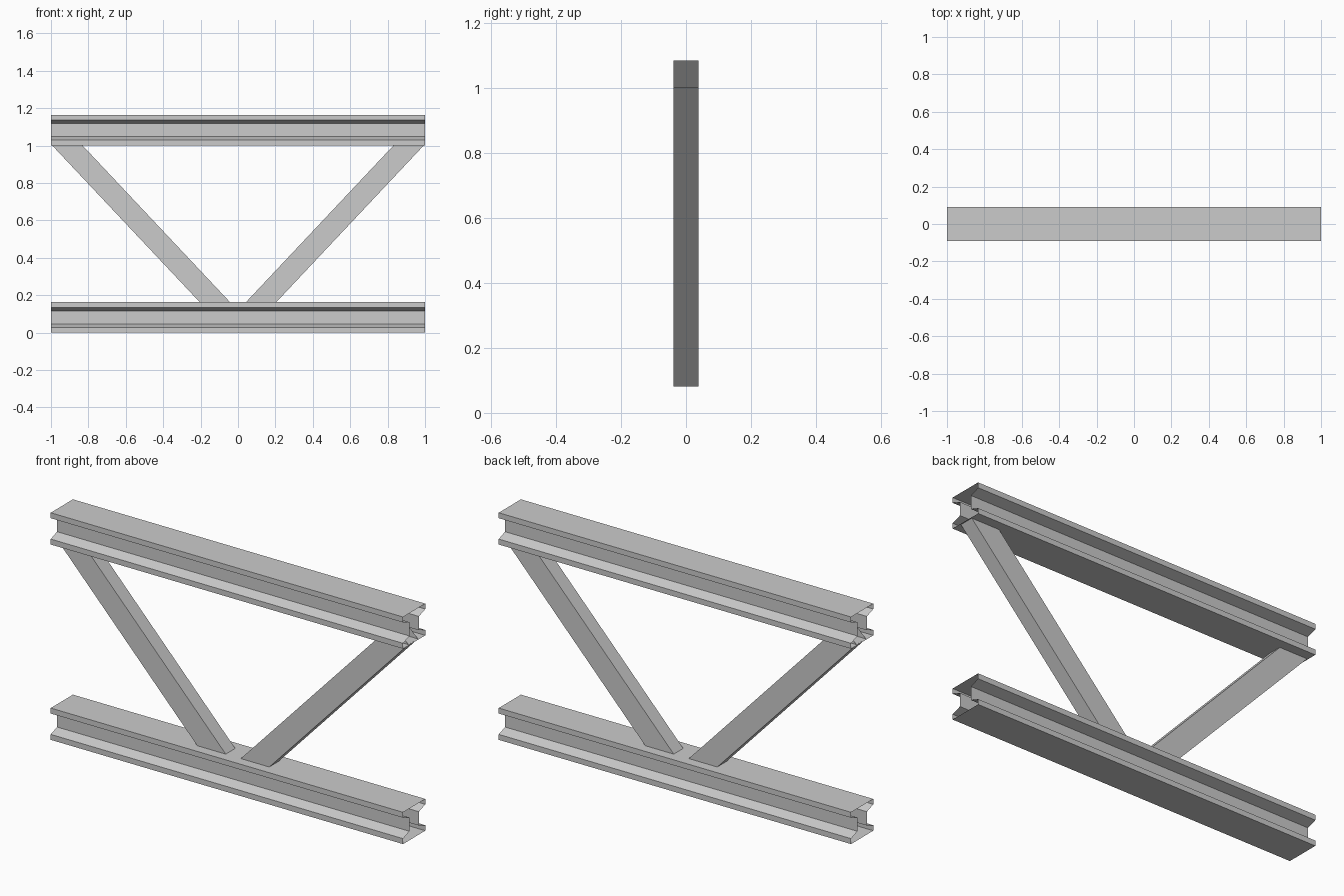
import bpy, bmesh
from mathutils import Vector

if "Cube" in bpy.data.objects:
    bpy.data.objects.remove(bpy.data.objects["Cube"])


def open_tube(name, profile, axis):
    """Sweep a closed profile along axis, leaving both ends open."""
    bm = bmesh.new()
    a = [bm.verts.new(p) for p in profile]
    b = [bm.verts.new(Vector(p) + axis) for p in profile]
    n = len(a)
    for i in range(n):
        j = (i + 1) % n
        bm.faces.new((a[i], a[j], b[j], b[i]))
    mesh = bpy.data.meshes.new(name)
    bm.to_mesh(mesh)
    bm.free()
    obj = bpy.data.objects.new(name, mesh)
    bpy.context.collection.objects.link(obj)
    return obj


# I-beam profile: counter-clockwise in y, z with sloped flanges
H, W, WEB = 0.163, 0.09, 0.0385
LIP, ROOT = 0.028, 0.046
right = [(W, 0), (W, LIP), (WEB, ROOT), (WEB, H - ROOT), (W, H - LIP), (W, H)]
outline = right + [(-y, z) for y, z in reversed(right)]

# Bottom and top chords
for name, z0 in (("bottom_beam", 0.0), ("top_beam", 1.002)):
    open_tube(name, [(-1, y, z + z0) for y, z in outline], Vector((2, 0, 0)))

# Diagonal braces, square-cut open tubes whose ends sink into the beams
start, end = Vector((0.085, 0, 0.122)), Vector((0.952, 0, 1.043))
axis = end - start
side = Vector((axis.z, 0, -axis.x)).normalized() * 0.059
depth = Vector((0, WEB, 0))
corners = [start - side - depth, start + side - depth,
           start + side + depth, start - side + depth]
brace = open_tube("diagonal_braces", corners, axis)
brace.modifiers.new("Mirror", 'MIRROR').use_mirror_merge = False
